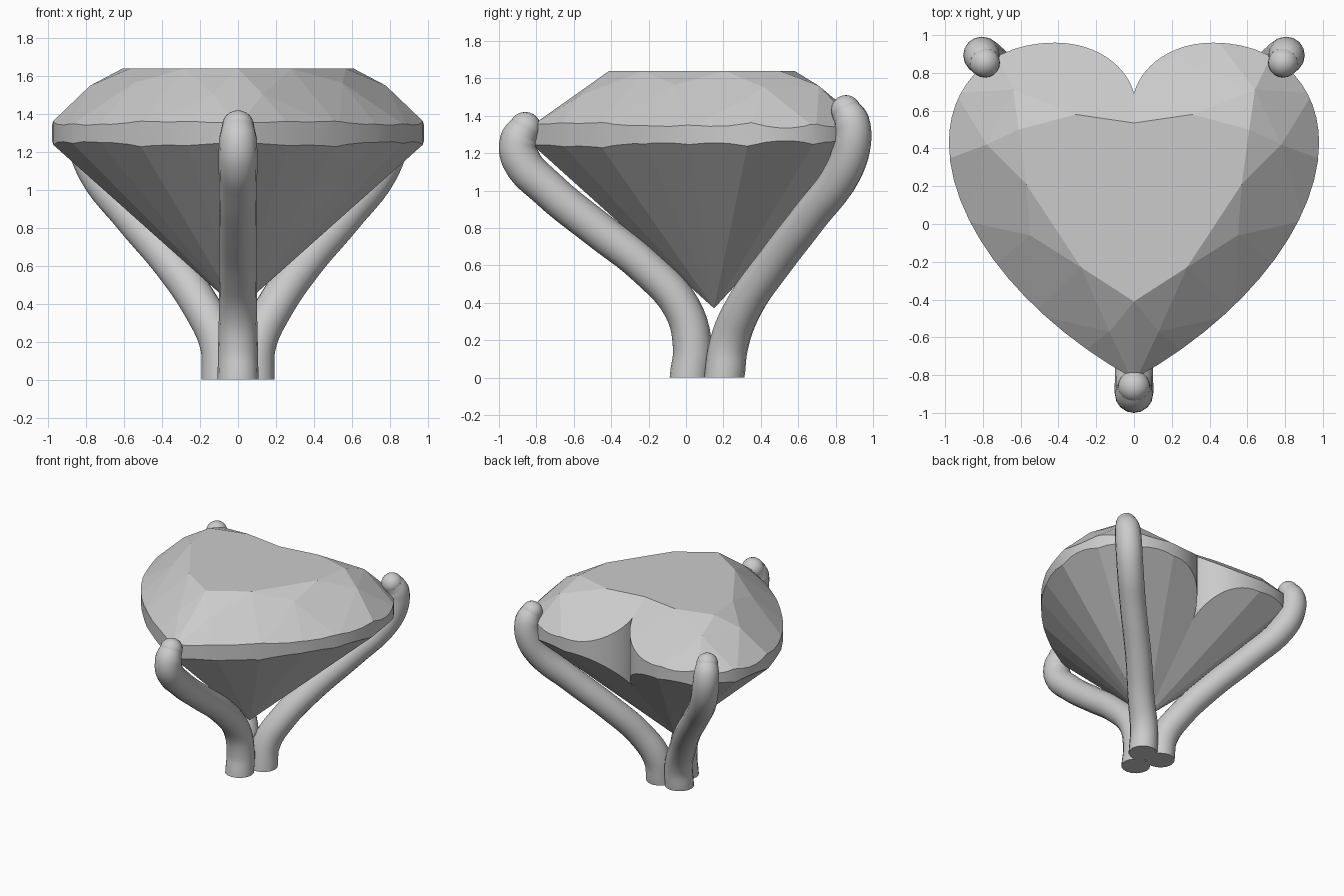
import bpy, bmesh, math
from mathutils import Vector
from mathutils.geometry import interpolate_bezier

if "Cube" in bpy.data.objects:
    bpy.data.objects.remove(bpy.data.objects["Cube"])

def link(bm, name):
    me = bpy.data.meshes.new(name)
    bm.to_mesh(me)
    bm.free()
    ob = bpy.data.objects.new(name, me)
    bpy.context.collection.objects.link(ob)
    return ob

# Right half of the heart outline: cleft -> lobe top -> widest point -> tip
SEGS = [((0, .69), (.03, .82), (.18, .96), (.42, .96)),
        ((.42, .96), (.76, .96), (.98, .74), (.98, .43)),
        ((.98, .43), (.98, 0), (.58, -.5), (0, -.82))]
outline = []
for seg in SEGS:
    pts = interpolate_bezier(*[Vector((x, y, 0)) for x, y in seg], 14)
    outline += pts if not outline else pts[1:]

# Faceted half stone: table, crown ring, girdle and culet
table = [(0, .535), (.31, .58), (.61, .5), (.57, .21), (.28, -.23), (0, -.41)]
crown = [(.64, .71, 1.56), (.78, .42, 1.55), (.55, -.06, 1.565), (.13, -.57, 1.505)]
girdle = [(0, .93), (.42, .96), (.72, .9), (.92, .68), (.98, .33), (.87, .02),
          (.72, -.21), (.52, -.46), (.27, -.66), (0, -.82)]
pts = [(x, y, 1.64) for x, y in table] + crown + [(0, .15, .37)]
for x, y in girdle:
    for z in (1.27, 1.33):
        pts.append((x * 1.03, .15 + (y - .15) * 1.03, z))

def hull(points):
    bm = bmesh.new()
    for p in points:
        bm.verts.new(p)
    bmesh.ops.convex_hull(bm, input=bm.verts[:])
    loose = [v for v in bm.verts if not v.link_faces]
    bmesh.ops.delete(bm, geom=loose, context='VERTS')
    return bm

# Trim the stone to the heart outline, then close its wall and mirror it
bm = hull(pts)
for a, b in zip(outline, outline[1:]):
    d = b - a
    bmesh.ops.bisect_plane(bm, geom=bm.verts[:] + bm.edges[:] + bm.faces[:], dist=1e-6,
                           plane_co=a, plane_no=Vector((-d.y, d.x, 0)).normalized(),
                           clear_outer=True)
bmesh.ops.remove_doubles(bm, verts=bm.verts[:], dist=2e-4)
trimmed = [v.co.copy() for v in bm.verts]
bm.free()
bm = hull(trimmed)
middle = [f for f in bm.faces if all(abs(v.co.x) < 1e-4 for v in f.verts)]
bmesh.ops.delete(bm, geom=middle, context='FACES')
bmesh.ops.dissolve_limit(bm, angle_limit=.01, verts=bm.verts[:], edges=bm.edges[:])
bmesh.ops.mirror(bm, geom=bm.verts[:] + bm.edges[:] + bm.faces[:], axis='X', merge_dist=1e-4)
bmesh.ops.remove_doubles(bm, verts=bm.verts[:], dist=1e-4)
bmesh.ops.recalc_face_normals(bm, faces=bm.faces[:])
for f in bm.faces:
    f.smooth = abs(f.normal.z) < .05
for e in bm.edges:
    if len(e.link_faces) == 2 and e.calc_face_angle(0) > math.radians(30):
        e.smooth = False
link(bm, "heart_gem")

# Claw prongs: round swept stems with rounded hooked tips
def prong(name, path):
    cu = bpy.data.curves.new(name, 'CURVE')
    cu.dimensions = '3D'
    cu.bevel_depth = .1
    cu.bevel_resolution = 6
    cu.resolution_u = 5
    cu.use_fill_caps = True
    sp = cu.splines.new('BEZIER')
    sp.bezier_points.add(len(path) - 1)
    for bp, (x, y, z, r) in zip(sp.bezier_points, path):
        bp.co = (x, y, z)
        bp.radius = r
        bp.handle_left_type = bp.handle_right_type = 'AUTO'
    tmp = bpy.data.objects.new(name + "_path", cu)
    bpy.context.collection.objects.link(tmp)
    bpy.context.view_layer.update()
    me = tmp.evaluated_get(bpy.context.evaluated_depsgraph_get()).to_mesh()
    bm = bmesh.new()
    bm.from_mesh(me)
    bpy.data.objects.remove(tmp)
    x, y, z, r = path[-1]
    tip = bmesh.ops.create_uvsphere(bm, u_segments=20, v_segments=12, radius=r * .1)
    bmesh.ops.translate(bm, verts=tip['verts'], vec=(x, y, z))
    for v in bm.verts:                      # flat foot on the ground
        if v.co.z < .02:
            v.co.z = 0
    ob = link(bm, name)
    bpy.ops.object.select_all(action='DESELECT')
    ob.select_set(True)
    bpy.context.view_layer.objects.active = ob
    bpy.ops.object.shade_smooth_by_angle(angle=math.radians(40))

prong("front_prong", [(0, .02, 0, 1.08), (0, .035, .16, 1.05), (0, -.02, .37, 1),
                      (0, -.215, .59, .98), (0, -.47, .79, .98), (0, -.74, 1.01, 1),
                      (0, -.885, 1.17, 1.03), (0, -.895, 1.27, 1), (0, -.86, 1.335, .85)])
back = [(.085, .205, 0, 1.08), (.095, .23, .18, 1.05), (.19, .31, .38, 1),
        (.35, .47, .61, .98), (.57, .67, .87, .98), (.745, .84, 1.1, 1),
        (.8, .89, 1.26, 1), (.805, .885, 1.37, .95), (.79, .855, 1.43, .8)]
for side, s in (("right", 1), ("left", -1)):
    prong("back_prong_" + side, [(s * x, y, z, r) for x, y, z, r in back])
